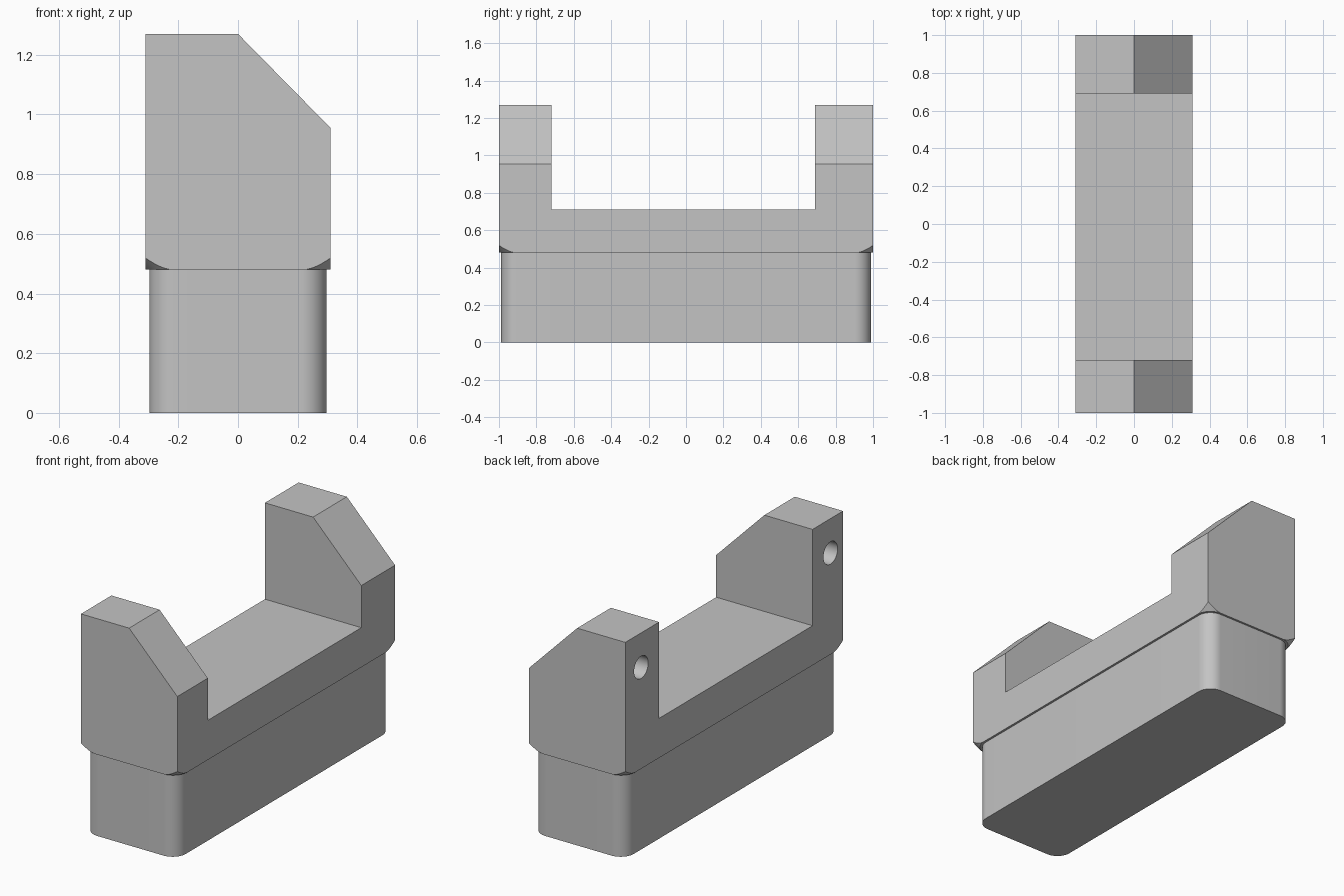
import bpy, bmesh, math
from mathutils import Matrix, Vector

cube = bpy.data.objects.get("Cube")
if cube:
    bpy.data.objects.remove(cube, do_unlink=True)

GREY = (0.55, 0.55, 0.55, 1)
grey = bpy.data.materials.new("plain grey")
grey.use_nodes = True
grey.diffuse_color = GREY
grey.node_tree.nodes["Principled BSDF"].inputs["Base Color"].default_value = GREY

HALF_X, HALF_Y = 0.31, 1.0
LEDGE = 0.48          # height where the base meets the body
TOP = 1.27


def make_object(name, bm):
    bmesh.ops.recalc_face_normals(bm, faces=bm.faces)
    mesh = bpy.data.meshes.new(name)
    bm.to_mesh(mesh)
    bm.free()
    obj = bpy.data.objects.new(name, mesh)
    bpy.context.collection.objects.link(obj)
    return obj


def loft(name, rings):
    """Closed solid through rings that have equal point counts."""
    bm = bmesh.new()
    loops = [[bm.verts.new(p) for p in ring] for ring in rings]
    count = len(loops[0])
    for low, high in zip(loops, loops[1:]):
        for i in range(count):
            j = (i + 1) % count
            bm.faces.new((low[i], low[j], high[j], high[i]))
    bm.faces.new(loops[0][::-1])
    bm.faces.new(loops[-1])
    return make_object(name, bm)


def rounded_ring(half_x, half_y, radius, z, grow=0.0, steps=16):
    """Rounded rectangle; grow widens it about the same corner centres."""
    points = []
    for k, (sx, sy) in enumerate(((1, 1), (-1, 1), (-1, -1), (1, -1))):
        for i in range(steps + 1):
            a = math.pi / 2 * (k + i / steps)
            points.append((sx * (half_x - radius) + (radius + grow) * math.cos(a),
                           sy * (half_y - radius) + (radius + grow) * math.sin(a), z))
    return points


def box(name, low, high):
    low, high = Vector(low), Vector(high)
    bm = bmesh.new()
    bmesh.ops.create_cube(bm, size=1, matrix=Matrix.Translation((low + high) / 2)
                          @ Matrix.Diagonal((high - low).to_4d()))
    return make_object(name, bm)


def cut(target, tool, operation="DIFFERENCE"):
    """Apply a boolean and discard the tool."""
    tool.hide_render = True
    mod = target.modifiers.new("cut", "BOOLEAN")
    mod.operation, mod.solver, mod.object = operation, "EXACT", tool
    bpy.context.view_layer.objects.active = target
    bpy.ops.object.modifier_apply(modifier=mod.name)
    bpy.data.objects.remove(tool, do_unlink=True)


# Lower base with rounded vertical corners
base = loft("base", [rounded_ring(0.297, 0.988, 0.085, z) for z in (0, LEDGE)])

# Upper body: chamfered end profile run along the length
profile = [(-HALF_X, 0.4), (HALF_X, 0.4), (HALF_X, 0.955), (0, TOP), (-HALF_X, TOP)]
body = loft("cradle_body", [[(x, y, z) for x, z in profile] for y in (-HALF_Y, HALF_Y)])

# Flared underside trims the lower corners to cones
cut(body, loft("corner_tool", [rounded_ring(HALF_X, HALF_Y, 0.095, LEDGE + g, g)
                               for g in (0, 1)]), "INTERSECT")

# Saddle between the two end posts
cut(body, box("saddle_tool", (-1, -0.72, 0.71), (1, 0.69, 2)))

# Blind round hole in the side of each post
for y in (-0.885, 0.855):
    bm = bmesh.new()
    bmesh.ops.create_cone(bm, cap_ends=True, segments=40, radius1=0.065, radius2=0.065,
                          depth=0.6, matrix=Matrix.Translation((-HALF_X, y, 1.07))
                          @ Matrix.Rotation(math.pi / 2, 4, "Y"))
    cut(body, make_object("hole_tool", bm))

# Colour and shading
bpy.ops.object.select_all(action="DESELECT")
for obj in (base, body):
    obj.data.materials.clear()
    obj.data.materials.append(grey)
    obj.select_set(True)
bpy.context.view_layer.objects.active = body
bpy.ops.object.shade_smooth_by_angle(angle=math.radians(25))
